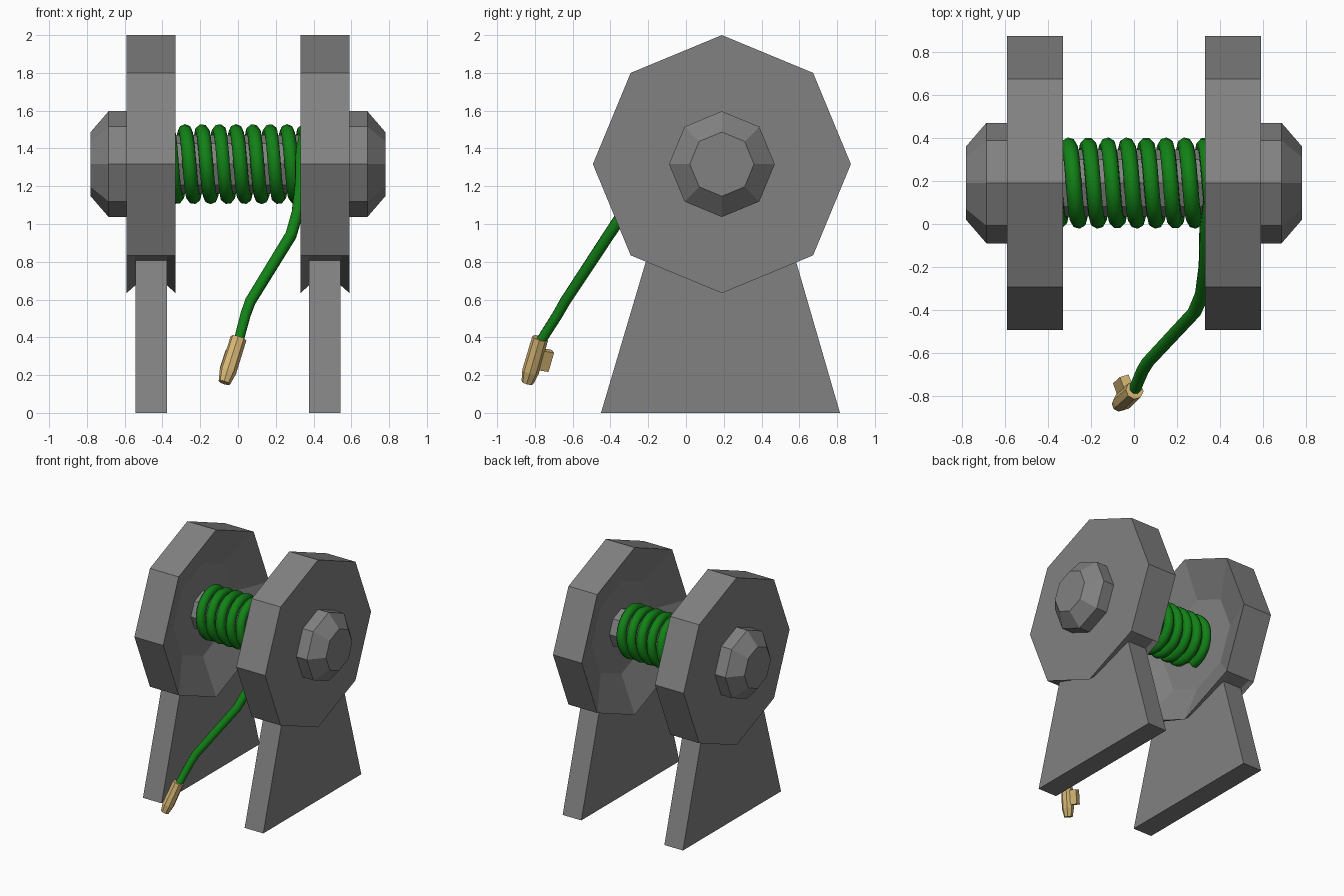
import bpy, bmesh, math
from mathutils import Vector, Matrix

if "Cube" in bpy.data.objects:
    bpy.data.objects.remove(bpy.data.objects["Cube"], do_unlink=True)

CY, CZ = 0.19, 1.317      # drum axis position
SIDES = 8


def material(name, rgb):
    m = bpy.data.materials.new(name)
    m.use_nodes = True
    m.diffuse_color = (*rgb, 1)
    bsdf = m.node_tree.nodes["Principled BSDF"]
    bsdf.inputs["Base Color"].default_value = (*rgb, 1)
    bsdf.inputs["Roughness"].default_value = 0.8
    return m


grey = material("grey metal", (0.22, 0.22, 0.22))
green = material("green cable", (0.006, 0.22, 0.008))
tan = material("tan plug", (0.68, 0.48, 0.18))


def finish(bm, name, mat, mirrored=False):
    bmesh.ops.recalc_face_normals(bm, faces=bm.faces)
    me = bpy.data.meshes.new(name)
    bm.to_mesh(me)
    bm.free()
    me.materials.append(mat)
    ob = bpy.data.objects.new(name, me)
    bpy.context.collection.objects.link(ob)
    if mirrored:
        ob.modifiers.new("mirror", "MIRROR").use_axis[0] = True
    return ob


def loft(rings):
    """Skin a list of equal-length point rings and cap both ends."""
    bm = bmesh.new()
    loops = [[bm.verts.new(p) for p in ring] for ring in rings]
    for a, b in zip(loops, loops[1:]):
        n = len(a)
        for i in range(n):
            j = (i + 1) % n
            bm.faces.new((a[i], a[j], b[j], b[i]))
    bm.faces.new(loops[0])
    bm.faces.new(loops[-1])
    return bm


def octagon(x, r, lift=0.0):
    """Octagon around the drum axis; lift raises the lowest corner."""
    ring = []
    for i in range(SIDES):
        a = math.tau * i / SIDES
        up = lift if i == SIDES // 2 else 0
        ring.append((x, CY + r * math.sin(a), CZ + r * math.cos(a) + up))
    return ring


# Side discs, dished on the inside, notched around the leg
R = 0.683
finish(loft([octagon(0.45, 0.38), octagon(0.33, R), octagon(0.375, R, 0.04),
             octagon(0.545, R, 0.04), octagon(0.59, R)]),
       "side_disc", grey, True)

# Outer hubs
finish(loft([octagon(0.58, 0.28), octagon(0.685, 0.28), octagon(0.78, 0.17)]),
       "hub", grey, True)

# Legs
outline = [(-0.45, 0), (0.815, 0), (0.58, 0.81), (CY, 0.69), (-0.21, 0.81)]
finish(loft([[(x, y, z) for y, z in outline] for x in (0.375, 0.543)]),
       "leg", grey, True)

# Axle
finish(loft([octagon(-0.46, 0.155), octagon(0.46, 0.155)]), "axle", grey)

# Cable: wound on the axle, then hanging off the front
PITCH, COIL_R, STEPS = 0.09, 0.175, 24
path = []
for i in range(int(8.6 * STEPS) + 1):
    turn = -1.5 + i / STEPS
    a = math.tau * turn
    path.append((-0.28 + PITCH * turn, CY - COIL_R * math.sin(a),
                 CZ + COIL_R * math.cos(a), 0.037))
path += [(0.338, -0.03, 1.38, 0.036), (0.333, -0.2, 1.21, 0.034),
         (0.315, -0.33, 1.06, 0.033), (0.28, -0.41, 0.94, 0.032),
         (0.065, -0.64, 0.59, 0.03), (0.04, -0.68, 0.52, 0.029),
         (0.0, -0.775, 0.37, 0.028)]
curve = bpy.data.curves.new("cable", "CURVE")
curve.dimensions = "3D"
curve.bevel_depth = 1.0
curve.bevel_resolution = 2
curve.use_fill_caps = True
spline = curve.splines.new("POLY")
spline.points.add(len(path) - 1)
for pt, (x, y, z, r) in zip(spline.points, path):
    pt.co = (x, y, z, 1)
    pt.radius = r
spline.use_smooth = True
curve.materials.append(green)
cable = bpy.data.objects.new("cable", curve)
bpy.context.collection.objects.link(cable)

# Plug body, with its own frame along the cable end
top = Vector((0.003, -0.772, 0.395))
axis = Vector((-0.075, -0.068, -0.235))
length = axis.length
axis.normalize()
side = axis.cross(Vector((-0.3, 1, 0))).normalized()
back = side.cross(axis).normalized()


def plug_ring(t, r):
    c = top + axis * length * t
    return [c + r * (math.cos(a) * side + math.sin(a) * back)
            for a in (math.tau * (i + 0.5) / SIDES for i in range(SIDES))]


finish(loft([plug_ring(0, 0.043), plug_ring(0.75, 0.045), plug_ring(1, 0.032)]),
       "plug", tan)

# Latch tab on the back of the plug
tab = bmesh.new()
frame = Matrix((side, back, axis)).transposed().to_4x4()
frame.translation = top + axis * 0.115 + back * 0.055
bmesh.ops.create_cube(tab, size=1, matrix=frame @ Matrix.Diagonal((0.045, 0.07, 0.11, 1)))
finish(tab, "plug_tab", tan)
